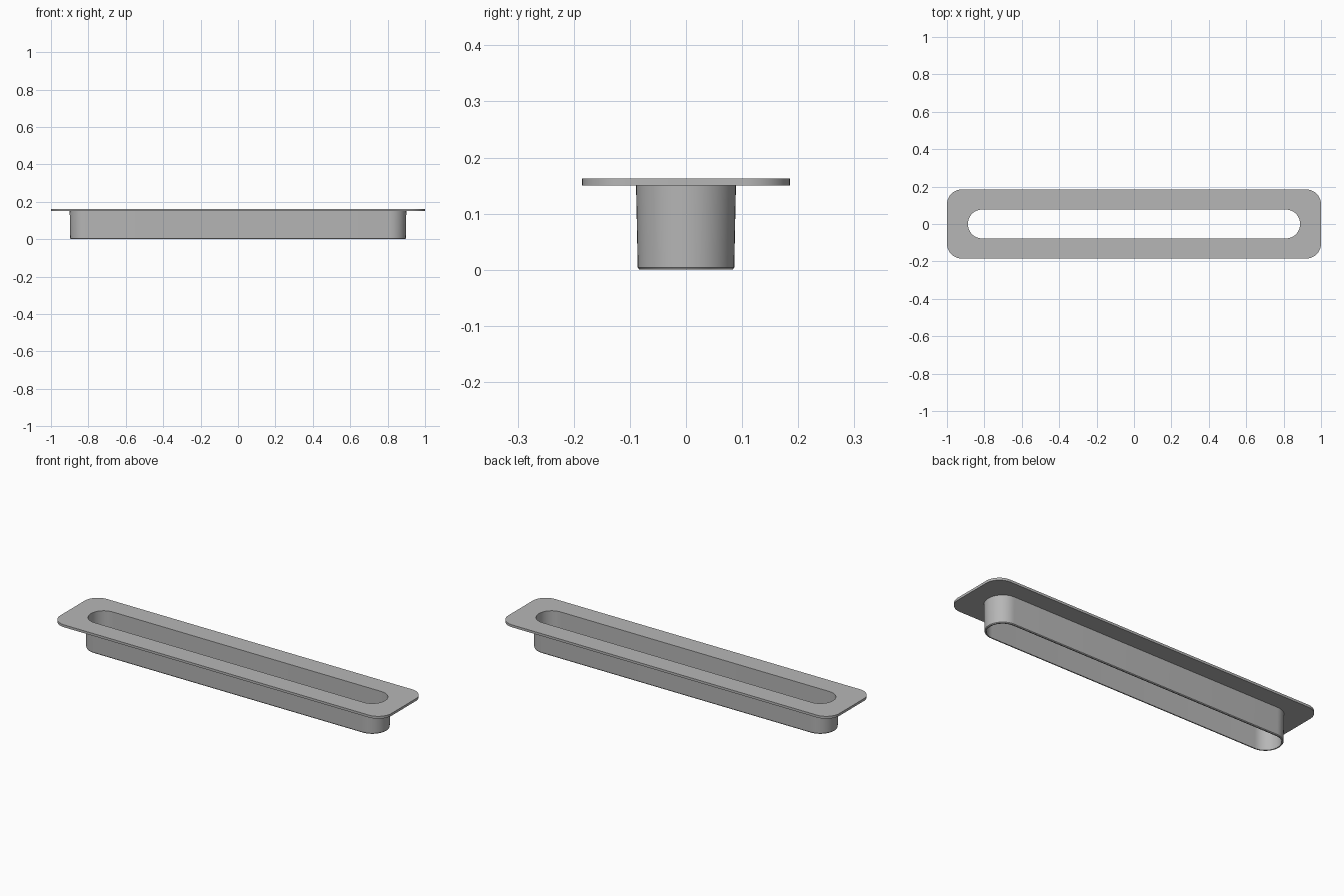
import bpy
import bmesh
import math

cube = bpy.data.objects.get("Cube")
if cube:
    bpy.data.objects.remove(cube, do_unlink=True)

CORNER_STEPS = 12

grey = bpy.data.materials.new("plain_grey")
grey.use_nodes = True
colour = (0.47, 0.47, 0.47, 1)
grey.diffuse_color = colour
grey.node_tree.nodes["Principled BSDF"].inputs["Base Color"].default_value = colour


def rounded_outline(half_x, half_y, radius, z):
    """Points of a rounded rectangle, counter-clockwise."""
    points = []
    for i, (sx, sy) in enumerate([(1, 1), (-1, 1), (-1, -1), (1, -1)]):
        for s in range(CORNER_STEPS + 1):
            a = math.pi / 2 * (i + s / CORNER_STEPS)
            points.append((sx * (half_x - radius) + radius * math.cos(a),
                           sy * (half_y - radius) + radius * math.sin(a), z))
    return points


def loft_ring(name, outlines):
    """Join successive outlines into a closed hollow ring."""
    bm = bmesh.new()
    loops = [[bm.verts.new(p) for p in rounded_outline(*o)] for o in outlines]
    for a, b in zip(loops, loops[1:] + loops[:1]):
        for i in range(len(a)):
            j = (i + 1) % len(a)
            bm.faces.new((a[i], a[j], b[j], b[i]))
    bmesh.ops.recalc_face_normals(bm, faces=bm.faces)
    mesh = bpy.data.meshes.new(name)
    bm.to_mesh(mesh)
    bm.free()
    mesh.materials.append(grey)
    obj = bpy.data.objects.new(name, mesh)
    bpy.context.collection.objects.link(obj)
    bpy.ops.object.select_all(action="DESELECT")
    obj.select_set(True)
    bpy.context.view_layer.objects.active = obj
    bpy.ops.object.shade_smooth_by_angle(angle=math.radians(30))
    return obj


TOP, UNDERSIDE = 0.163, 0.15
SLOT_X, SLOT_Y, SLOT_R = 0.888, 0.077, 0.076

# Flat flange with rounded corners and a long slot
loft_ring("flange", [
    (1.0, 0.185, 0.08, UNDERSIDE),
    (1.0, 0.185, 0.08, TOP),
    (SLOT_X, SLOT_Y, SLOT_R, TOP),
    (SLOT_X, SLOT_Y, SLOT_R, UNDERSIDE),
])

# Thin, slightly tapered collar below the slot, eased at its lower edge
loft_ring("collar", [
    (0.9, 0.089, 0.088, UNDERSIDE),
    (0.897, 0.086, 0.085, 0.004),
    (0.894, 0.083, 0.082, 0),
    (SLOT_X, SLOT_Y, SLOT_R, 0),
    (SLOT_X, SLOT_Y, SLOT_R, UNDERSIDE),
])
